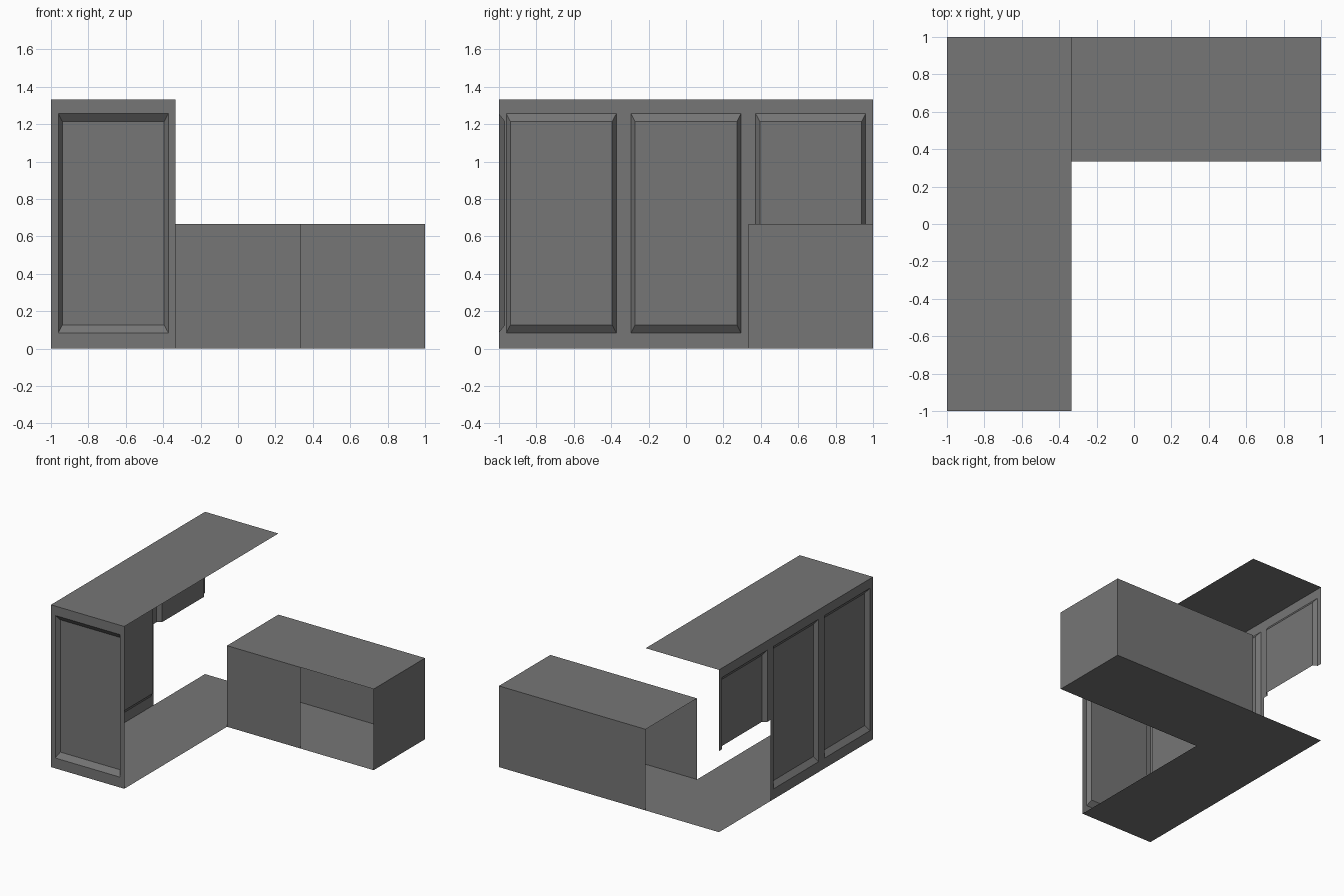
import bpy, bmesh
from mathutils import Matrix, Vector

if "Cube" in bpy.data.objects:
    bpy.data.objects.remove(bpy.data.objects["Cube"])

C = 2 / 3          # one square module of the plan
H = 2 * C          # height of the tall wing

grey = bpy.data.materials.new("plain grey")
grey.diffuse_color = (0.18, 0.18, 0.18, 1)
grey.use_nodes = True
grey.node_tree.nodes["Principled BSDF"].inputs["Base Color"].default_value = grey.diffuse_color


def finish(name, bm):
    bmesh.ops.remove_doubles(bm, verts=bm.verts, dist=1e-4)
    mesh = bpy.data.meshes.new(name)
    bm.to_mesh(mesh)
    bm.free()
    mesh.materials.append(grey)
    obj = bpy.data.objects.new(name, mesh)
    bpy.context.collection.objects.link(obj)
    return obj


def sheet(name, points):
    """A single flat face."""
    bm = bmesh.new()
    bm.faces.new([bm.verts.new(p) for p in points])
    return finish(name, bm)


def window_panel(name, matrix, cut_below=None):
    """Wall module facing -y with a tall recessed window, built from nested rectangles."""
    bm = bmesh.new()
    loops = []
    for half, low, high, depth in ((C / 2, 0, H, 0),
                                   (0.294, 0.085, 1.256, 0),
                                   (0.272, 0.127, 1.214, 0.033)):
        loops.append([bm.verts.new(p) for p in (
            (-half, depth, low), (half, depth, low),
            (half, depth, high), (-half, depth, high))])
    for outer, inner in zip(loops, loops[1:]):
        for i in range(4):
            j = (i + 1) % 4
            bm.faces.new((outer[i], outer[j], inner[j], inner[i]))
    bm.faces.new(loops[-1])
    if cut_below:
        bmesh.ops.bisect_plane(bm, geom=bm.verts[:] + bm.edges[:] + bm.faces[:],
                               plane_co=(0, 0, cut_below), plane_no=(0, 0, 1),
                               clear_inner=True)
    bm.transform(matrix)
    return finish(name, bm)


# Tall wing: front window wall
window_panel("front_window_wall", Matrix.Translation((-C, -1, 0)))

# Tall wing: three window walls on the left, the rear one only in the upper storey
turn = Matrix(((0, 1, 0, 0), (-1, 0, 0, 0), (0, 0, 1, 0), (0, 0, 0, 1)))
for i in range(3):
    place = Matrix.Translation(Vector((-1, (i - 1) * C, 0))) @ turn
    window_panel(f"left_window_wall_{i + 1}", place, C if i == 2 else None)

# Roofs
a, b = -C / 2, C / 2
sheet("tall_roof", [(-1, -1, H), (a, -1, H), (a, 1, H), (-1, 1, H)])
sheet("low_roof", [(a, b, C), (1, b, C), (1, 1, C), (a, 1, C)])

# L-shaped floor
sheet("floor", [(-1, -1, 0), (a, -1, 0), (a, b, 0), (1, b, 0), (1, 1, 0), (-1, 1, 0)])

# Low wing: front wall on the inner half only, full back wall and end wall
sheet("low_front_wall", [(a, b, 0), (b, b, 0), (b, b, C), (a, b, C)])
sheet("low_back_wall", [(1, 1, 0), (a, 1, 0), (a, 1, C), (1, 1, C)])
sheet("low_end_wall", [(1, b, 0), (1, 1, 0), (1, 1, C), (1, b, C)])
